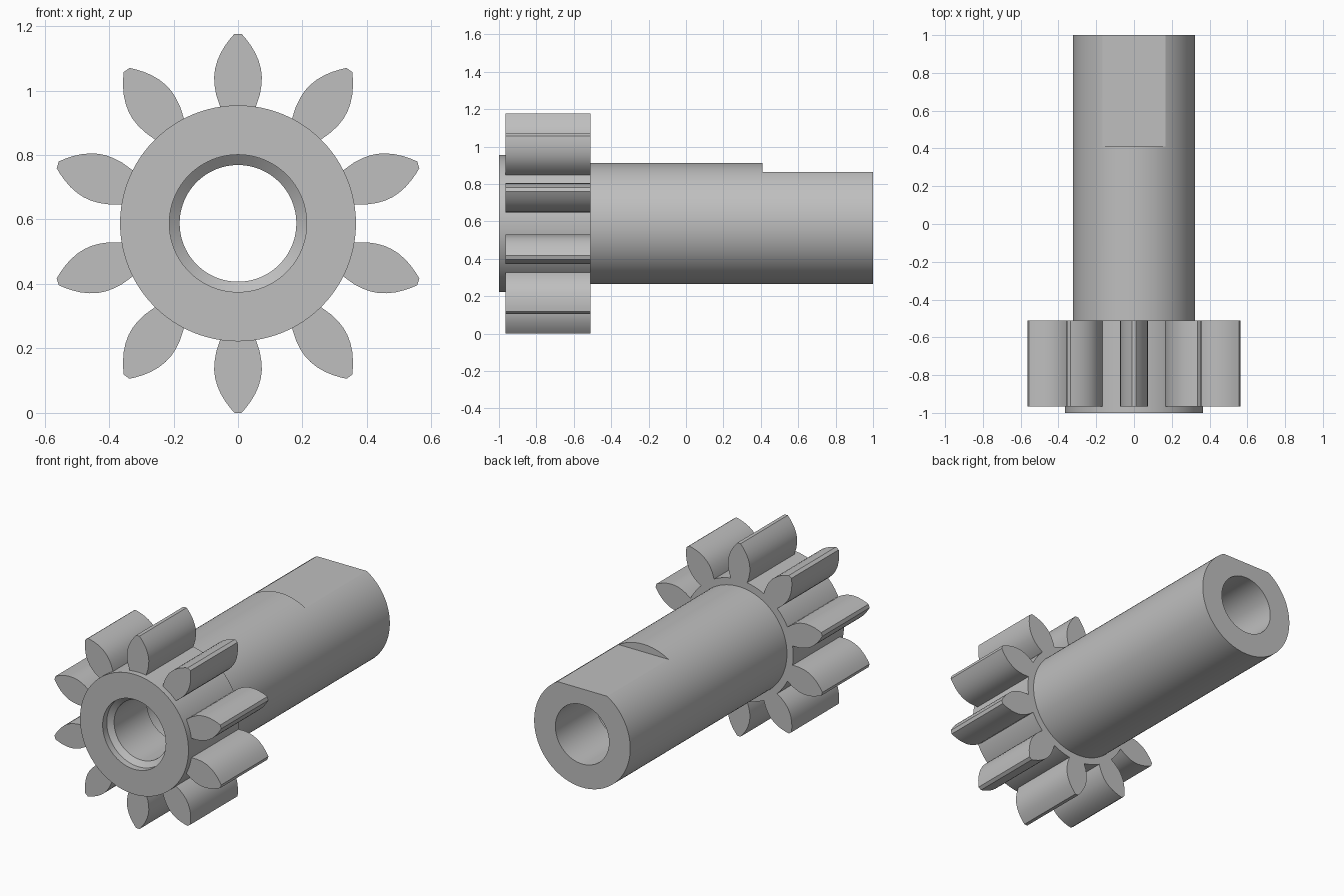
import bpy, bmesh
from math import sin, cos, pi, radians

if "Cube" in bpy.data.objects:
    bpy.data.objects.remove(bpy.data.objects["Cube"], do_unlink=True)

AXIS_Z = 0.588
TEETH = 10
SEGMENTS = 96

steel = bpy.data.materials.new("plain grey")
steel.use_nodes = True
grey = (0.52, 0.52, 0.52, 1)
steel.diffuse_color = grey
steel.node_tree.nodes["Principled BSDF"].inputs["Base Color"].default_value = grey


def finish(name, bm):
    bmesh.ops.recalc_face_normals(bm, faces=bm.faces)
    mesh = bpy.data.meshes.new(name)
    bm.to_mesh(mesh)
    bm.free()
    mesh.materials.append(steel)
    obj = bpy.data.objects.new(name, mesh)
    bpy.context.collection.objects.link(obj)
    return obj


def activate(obj):
    bpy.ops.object.select_all(action='DESELECT')
    obj.select_set(True)
    bpy.context.view_layer.objects.active = obj


def smooth(obj):
    activate(obj)
    bpy.ops.object.shade_smooth_by_angle(angle=radians(25))


def lathe(name, profile):
    """Revolve a closed (radius, y) profile about the shaft axis."""
    bm = bmesh.new()
    rings = []
    for i in range(SEGMENTS):
        a = 2 * pi * i / SEGMENTS
        rings.append([bm.verts.new((r * sin(a), y, AXIS_Z + r * cos(a)))
                      for r, y in profile])
    n = len(profile)
    for i, ring in enumerate(rings):
        after = rings[(i + 1) % SEGMENTS]
        for j in range(n):
            k = (j + 1) % n
            bm.faces.new((ring[j], ring[k], after[k], after[j]))
    return finish(name, bm)


# Hollow shaft with hub collar, countersunk mouth and relieved bore
shaft = lathe("hollow_shaft", [
    (0.213, -1), (0.366, -1), (0.366, -0.51), (0.324, -0.51),
    (0.324, 1), (0.181, 1), (0.181, 0.61), (0.21, 0.61),
    (0.21, -0.62), (0.181, -0.62), (0.181, -0.935), (0.213, -0.96)])

# Flat milled on top of the rear end
bm = bmesh.new()
bmesh.ops.create_cube(bm, size=1)
bmesh.ops.scale(bm, vec=(1, 0.8, 0.4), verts=bm.verts)
bmesh.ops.translate(bm, vec=(0, 0.81, 1.065), verts=bm.verts)
cutter = finish("flat_cutter", bm)
cutter.hide_render = True
cut = shaft.modifiers.new("flat", 'BOOLEAN')
cut.operation = 'DIFFERENCE'
cut.solver = 'EXACT'
cut.object = cutter
activate(shaft)
bpy.ops.object.modifier_apply(modifier=cut.name)
bpy.data.objects.remove(cutter, do_unlink=True)
smooth(shaft)

# Leaf-shaped gear teeth: (radius, half width) outline, mirrored and extruded
flank = [(0.345, 0.048), (0.366, 0.057), (0.4, 0.068), (0.43, 0.073),
         (0.455, 0.074), (0.48, 0.071), (0.505, 0.064), (0.53, 0.053),
         (0.553, 0.039), (0.573, 0.024), (0.588, 0.011)]
outline = [(w, r) for r, w in flank] + [(-w, r) for r, w in reversed(flank)]
bm = bmesh.new()
for t in range(TEETH):
    a = 2 * pi * t / TEETH
    face = bm.faces.new([
        bm.verts.new((w * cos(a) + r * sin(a), -0.965,
                      AXIS_Z + r * cos(a) - w * sin(a)))
        for w, r in outline])
    ext = bmesh.ops.extrude_face_region(bm, geom=[face], use_keep_orig=True)
    moved = [v for v in ext["geom"] if isinstance(v, bmesh.types.BMVert)]
    bmesh.ops.translate(bm, vec=(0, 0.455, 0), verts=moved)
smooth(finish("gear_teeth", bm))
